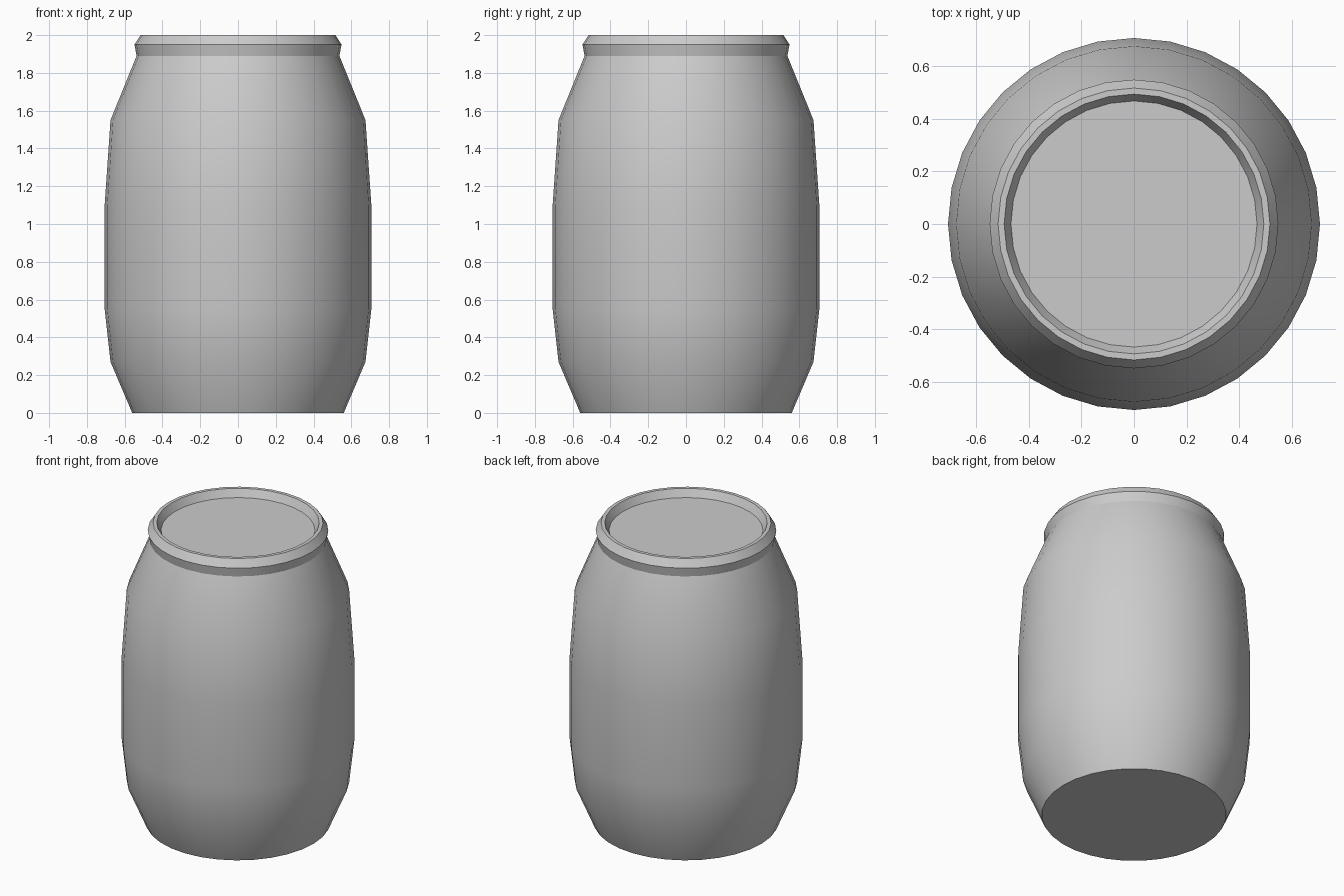
import bpy
import bmesh
from math import radians, cos, sin, tau

cube = bpy.data.objects.get("Cube")
if cube:
    bpy.data.objects.remove(cube, do_unlink=True)

SIDES = 32

# Plain grey plastic
grey = bpy.data.materials.new("grey_plastic")
grey.use_nodes = True
colour = (0.6, 0.6, 0.6, 1)
grey.diffuse_color = colour
grey.node_tree.nodes["Principled BSDF"].inputs["Base Color"].default_value = colour


def lathe(name, profile, cap_start=False, cap_end=False):
    """Revolve (radius, height) points around the z axis."""
    bm = bmesh.new()
    rings = [[bm.verts.new((r * cos(tau * i / SIDES), r * sin(tau * i / SIDES), z))
              for i in range(SIDES)] for r, z in profile]
    for low, high in zip(rings, rings[1:]):
        for i in range(SIDES):
            j = (i + 1) % SIDES
            bm.faces.new((low[i], low[j], high[j], high[i]))
    if cap_start:
        bm.faces.new(rings[0][::-1])
    if cap_end:
        bm.faces.new(rings[-1])
    mesh = bpy.data.meshes.new(name)
    bm.to_mesh(mesh)
    bm.free()
    mesh.materials.append(grey)
    obj = bpy.data.objects.new(name, mesh)
    bpy.context.collection.objects.link(obj)
    bpy.ops.object.select_all(action="DESELECT")
    obj.select_set(True)
    bpy.context.view_layer.objects.active = obj
    bpy.ops.object.shade_smooth_by_angle(angle=radians(30))
    return obj


# Bulging barrel wall with a flat base
lathe("barrel_body", [(0.56, 0), (0.675, 0.27), (0.706, 0.55), (0.706, 1.1),
                      (0.675, 1.55), (0.537, 1.89)], cap_start=True)

# Collar, bevelled rim and the recessed lid inside it
lathe("rim_and_lid", [(0.537, 1.89), (0.548, 1.95), (0.516, 2.0),
                      (0.493, 2.0), (0.467, 1.95)], cap_end=True)
